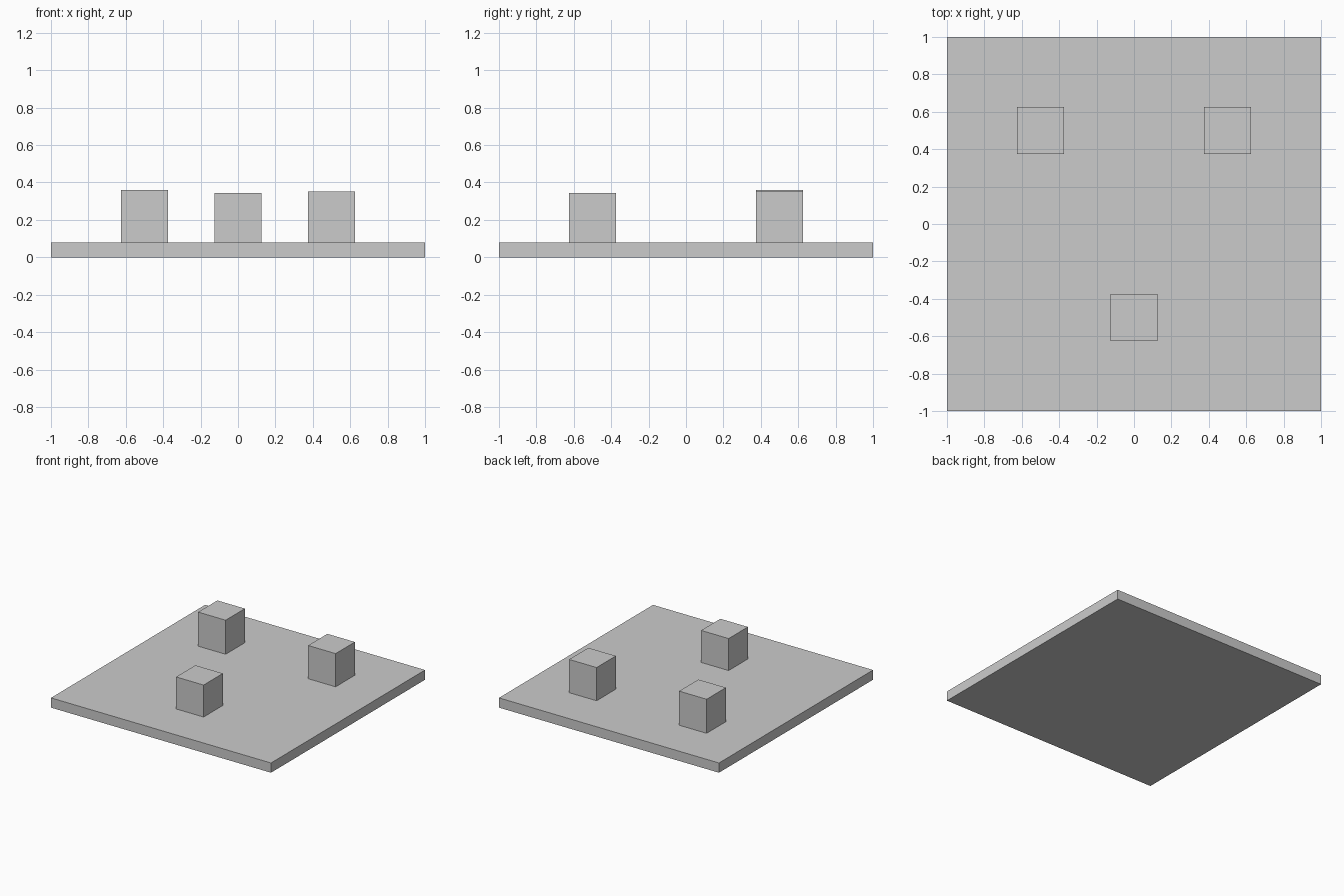
import bpy

if "Cube" in bpy.data.objects:
    bpy.data.objects.remove(bpy.data.objects["Cube"])

def box(name, x, y, z0, z1, sx, sy):
    bpy.ops.mesh.primitive_cube_add(size=1, location=(x, y, (z0 + z1) / 2))
    ob = bpy.context.object
    ob.name = name
    ob.scale = (sx, sy, z1 - z0)
    bpy.ops.object.transform_apply(location=False, rotation=False, scale=True)
    return ob

PLATE_TOP = 0.08
BLOCK = 0.25

# Square base plate
box("base_plate", 0, 0, 0, PLATE_TOP, 2, 2)

# Three blocks of slightly different heights standing on the plate
for name, x, y, top in (("back_left_block", -0.5, 0.5, 0.36),
                        ("back_right_block", 0.5, 0.5, 0.353),
                        ("front_block", 0, -0.5, 0.343)):
    box(name, x, y, PLATE_TOP, top, BLOCK, BLOCK)
